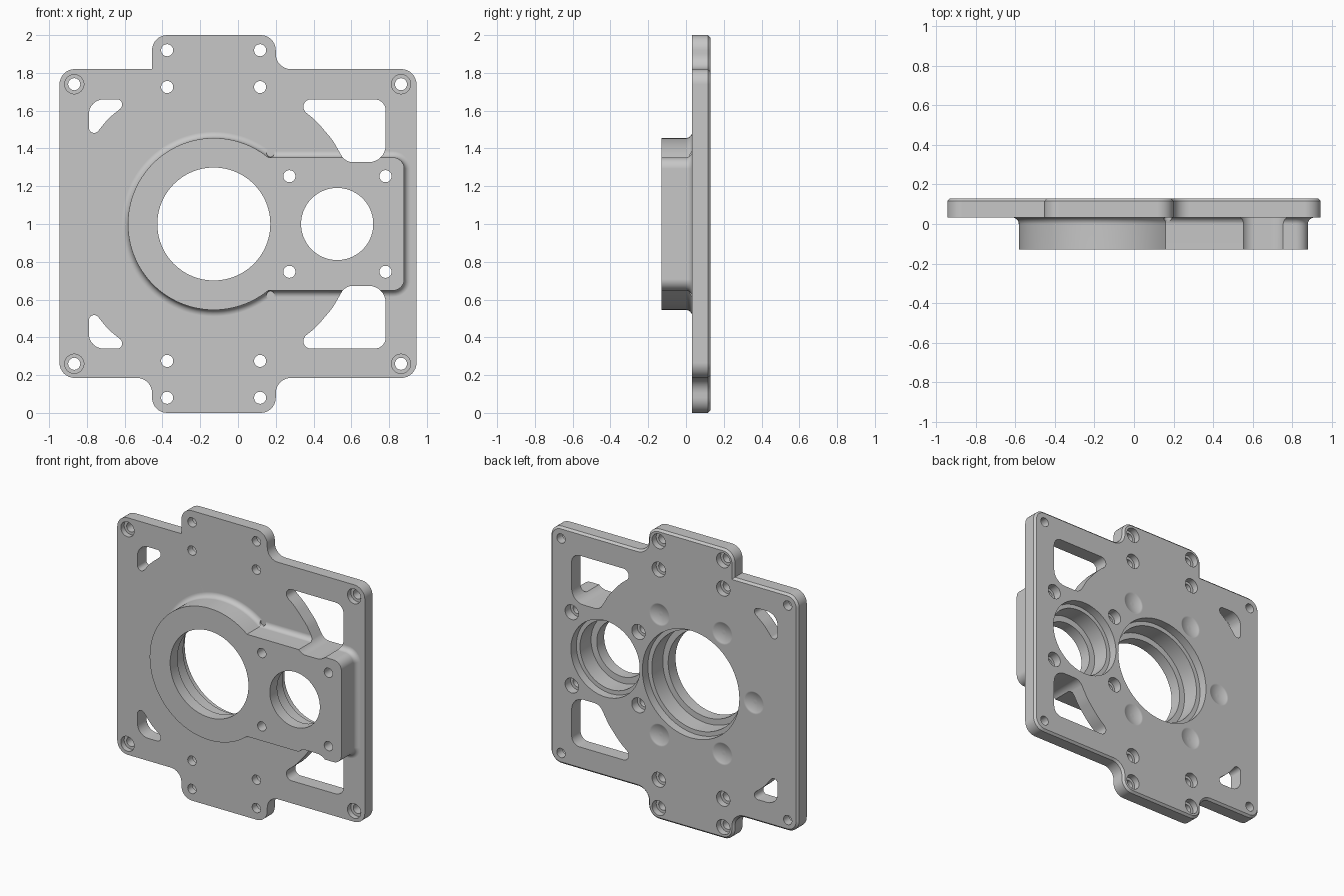
import bpy, bmesh
from math import sin, cos, asin, pi, sqrt, tan
from mathutils import Vector

old = bpy.data.objects.get("Cube")
if old:
    bpy.data.objects.remove(old, do_unlink=True)

BACK, FACE, FRONT = 0.13, 0.033, -0.13     # plate back, plate front, boss front
BORE = (-0.128, 1.0)
SMALL_BORE = (0.525, 1.0)

grey = bpy.data.materials.new("machined grey")
grey.use_nodes = True
grey.diffuse_color = (0.57, 0.57, 0.57, 1)
shader = next(n for n in grey.node_tree.nodes if n.type == "BSDF_PRINCIPLED")
shader.inputs["Base Color"].default_value = grey.diffuse_color


def circle(centre, r, n=64):
    return [(centre[0] + r * cos(2 * pi * i / n), centre[1] + r * sin(2 * pi * i / n))
            for i in range(n)]


def rounded(corners, steps=8):
    """Outline from (x, z, radius) corners, each replaced by a tangent arc."""
    out = []
    for i, (x, z, r) in enumerate(corners):
        p = Vector((x, z))
        if r == 0:
            out.append((x, z))
            continue
        a = (Vector(corners[i - 1][:2]) - p).normalized()
        b = (Vector(corners[(i + 1) % len(corners)][:2]) - p).normalized()
        half = a.angle(b) / 2
        centre = p + (a + b).normalized() * (r / sin(half))
        start = p + a * (r / tan(half)) - centre
        end = p + b * (r / tan(half)) - centre
        sweep = start.angle(end)
        for k in range(steps + 1):
            t = k / steps
            v = (start * sin((1 - t) * sweep) + end * sin(t * sweep)) / sin(sweep)
            out.append(tuple(centre + v))
    return out


def loft(bm, layers):
    """Closed solid through matching outlines, given as (y, outline)."""
    rings = [[bm.verts.new((x, y, z)) for x, z in outline] for y, outline in layers]
    n = len(rings[0])
    for lo, hi in zip(rings, rings[1:]):
        for i in range(n):
            j = (i + 1) % n
            bm.faces.new((lo[i], lo[j], hi[j], hi[i]))
    bm.faces.new(rings[0])
    bm.faces.new(rings[-1])


def finish(bm, name):
    bmesh.ops.recalc_face_normals(bm, faces=bm.faces[:])
    mesh = bpy.data.meshes.new(name)
    bm.to_mesh(mesh)
    bm.free()
    mesh.materials.append(grey)
    ob = bpy.data.objects.new(name, mesh)
    bpy.context.scene.collection.objects.link(ob)
    return ob


# Plate with a tab above and below, chamfered along the back
def plate_outline(d):
    """Plate edge moved inward by d."""
    side, low, high = 0.945 - d, 0.185 + d, 1.82 - d
    left, right, top = -0.455 + d, 0.2 - d, 2 - d
    out, inn = 0.08 - d, 0.08 + d
    return rounded([
        (-side, low, out), (left, low, inn), (left, d, out), (right, d, out),
        (right, low, inn), (side, low, out), (side, high, out), (right, high, inn),
        (right, top, out), (left, top, out), (left, high, 0), (-side, high, out)])


CHAMFER = 0.014
bm = bmesh.new()
loft(bm, [(FACE, plate_outline(0)), (BACK - CHAMFER, plate_outline(0)),
          (BACK, plate_outline(CHAMFER))])
plate = finish(bm, "mounting_plate")


# Boss: a round housing joined to a square one, with a filleted foot
def boss_outline(d):
    r, h, right = 0.455 + d, 0.3525 + d, 0.88 + d
    first = asin(h / r)
    pts = []
    for i in range(73):
        t = first + (2 * pi - 2 * first) * i / 72
        pts.append((BORE[0] + r * cos(t), BORE[1] + r * sin(t)))
    corner = 0.06 + d
    box = rounded([(0.2, 1 - h, 0), (right, 1 - h, corner),
                   (right, 1 + h, corner), (0.2, 1 + h, 0)])
    return pts + box


FILLET = 0.034
layers = [(FRONT, boss_outline(0))]
for k in range(7):
    t = pi / 2 * k / 6
    layers.append((FACE - FILLET * (1 - sin(t)), boss_outline(FILLET * (1 - cos(t)))))
layers.append((FACE + 0.03, layers[-1][1]))
bm = bmesh.new()
loft(bm, layers)
boss = finish(bm, "bearing_boss")

# Cutters: all holes, bores, dimples and windows
bm = bmesh.new()
NEAR, FAR = -0.2, 0.2


def stepped(centre, steps, n=64):
    """Turned cutter from (radius, y start, y end) steps."""
    loft(bm, [(y, circle(centre, r, n)) for r, y0, y1 in steps for y in (y0, y1)])


stepped(BORE, [(0.299, NEAR, -0.05), (0.34, -0.05, 0.07), (0.37, 0.07, FAR)], 96)
stepped(SMALL_BORE, [(0.191, NEAR, -0.05), (0.235, -0.05, 0.07), (0.263, 0.07, FAR)], 72)


def on_arc(r, x, corner):
    """Window corner on a circle of radius r around the main bore."""
    return (x, 1 + sqrt(r * r - (x - BORE[0]) ** 2), corner)


HOLE, SINK = 0.032, 0.051
for side in (1, -1):
    # screw holes sunk from the back: tabs, then boss corners
    for x in (-0.375, 0.117):
        for z in (0.92, 0.725):
            stepped((x, 1 + side * z), [(HOLE, NEAR, 0.085), (SINK, 0.085, FAR)], 32)
    for x in (0.272, 0.781):
        stepped((x, 1 + side * 0.253), [(HOLE, NEAR, 0.07), (SINK, 0.07, FAR)], 32)
    # plate corner holes sunk from the front
    for x in (-0.867, 0.863):
        stepped((x, 1 + side * 0.74), [(SINK, NEAR, 0.07), (HOLE, 0.07, FAR)], 32)
    # relief where the two boss housings meet
    stepped((0.172, 1 + side * 0.376), [(0.021, NEAR, FACE + 0.001)], 24)

    # windows with one edge following an arc around the main bore
    big = [(0.269, 1.66, 0.04), on_arc(0.77, 0.41, 0.4), on_arc(0.77, 0.50, 0.3),
           (0.568, 1.327, 0.07), (0.782, 1.327, 0.09), (0.782, 1.66, 0.06)]
    small = [(-0.562, 1.66, 0.028), on_arc(0.79, -0.686, 0.3),
             (-0.79, 1.431, 0.028), (-0.79, 1.66, 0.08)]
    for window in (big, small):
        shape = [(x, 1 + side * (z - 1)) for x, z in rounded(window)]
        loft(bm, [(NEAR, shape), (FAR, shape)])

# shallow round dimples in the back, ringed about the main bore
BALL, DEEP = 0.18, 0.018
for k in range(1, 6):
    t = k * pi / 3
    spot = (BORE[0] + 0.48 * cos(t), BORE[1] + 0.48 * sin(t))
    cup = []
    for i in range(1, 9):
        rise = DEEP * (i / 8) ** 2
        cup.append((BACK - DEEP + rise,
                    circle(spot, sqrt(2 * BALL * rise - rise * rise), 32)))
    cup.append((FAR, cup[-1][1]))
    loft(bm, cup)
cutters = finish(bm, "cutters")
cutters.hide_render = True

# Join the boss to the plate, then cut
bpy.ops.object.select_all(action="DESELECT")
bpy.context.view_layer.objects.active = plate
plate.select_set(True)
for tool, operation in ((boss, "UNION"), (cutters, "DIFFERENCE")):
    mod = plate.modifiers.new(operation.lower(), "BOOLEAN")
    mod.object = tool
    mod.operation = operation
    mod.solver = "EXACT"
    bpy.ops.object.modifier_apply(modifier=mod.name)
    bpy.data.objects.remove(tool, do_unlink=True)

bpy.ops.object.shade_smooth_by_angle(angle=0.5)
weighted = plate.modifiers.new("weighted normals", "WEIGHTED_NORMAL")
weighted.keep_sharp = True
